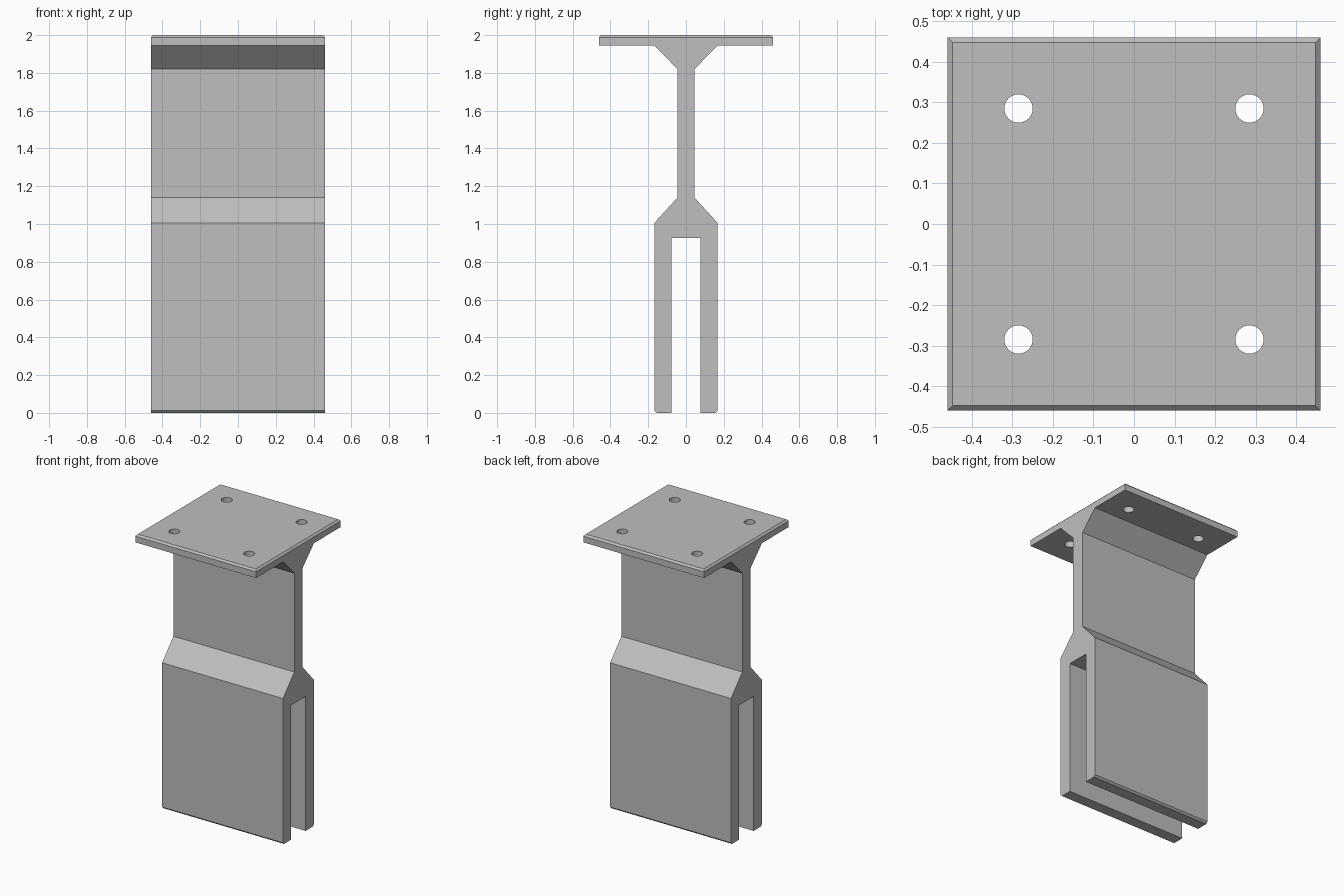
import bpy
import bmesh

cube = bpy.data.objects.get("Cube")
if cube:
    bpy.data.objects.remove(cube, do_unlink=True)

HALF = 0.46          # half width of the bracket and its plate
PLATE_BOTTOM = 1.945
CHAMFER = 0.012

grey = bpy.data.materials.new("grey_metal")
grey.use_nodes = True
COLOUR = (0.52, 0.52, 0.52, 1)
grey.diffuse_color = COLOUR
grey.node_tree.nodes["Principled BSDF"].inputs["Base Color"].default_value = COLOUR


def add_object(name, bm):
    bmesh.ops.recalc_face_normals(bm, faces=bm.faces)
    mesh = bpy.data.meshes.new(name)
    bm.to_mesh(mesh)
    bm.free()
    mesh.materials.append(grey)
    obj = bpy.data.objects.new(name, mesh)
    bpy.context.collection.objects.link(obj)
    return obj


# Forked body: half profile (y, z), mirrored and extruded across the width
half = [(0.078, 0.925), (0.078, 0), (0.168 - CHAMFER, 0), (0.168, CHAMFER),
        (0.168, 1.005), (0.045, 1.14), (0.045, 1.82), (0.168, PLATE_BOTTOM)]
profile = half + [(-y, z) for y, z in reversed(half)]
bm = bmesh.new()
face = bm.faces.new([bm.verts.new((-HALF, y, z)) for y, z in profile])
side = bmesh.ops.extrude_face_region(bm, geom=[face])["geom"]
bmesh.ops.translate(bm, vec=(2 * HALF, 0, 0),
                    verts=[g for g in side if isinstance(g, bmesh.types.BMVert)])
add_object("forked_body", bm)

# Mounting plate with a chamfered top rim
bm = bmesh.new()
bmesh.ops.create_cube(bm, size=1)
thickness = 2 - PLATE_BOTTOM
bmesh.ops.scale(bm, vec=(2 * HALF, 2 * HALF, thickness), verts=bm.verts)
bmesh.ops.translate(bm, vec=(0, 0, 2 - thickness / 2), verts=bm.verts)
rim = [e for e in bm.edges if all(v.co.z > 1.99 for v in e.verts)]
bmesh.ops.bevel(bm, geom=rim, offset=CHAMFER, segments=1, affect='EDGES')
plate = add_object("mounting_plate", bm)

# Four bolt holes drilled through the plate
bm = bmesh.new()
for x in (-0.285, 0.285):
    for y in (-0.285, 0.285):
        drill = bmesh.ops.create_cone(bm, cap_ends=True, segments=32,
                                      radius1=0.035, radius2=0.035, depth=0.3)
        bmesh.ops.translate(bm, vec=(x, y, 1.97), verts=drill["verts"])
cutter = add_object("hole_cutter", bm)
cutter.hide_render = True

holes = plate.modifiers.new("bolt_holes", 'BOOLEAN')
holes.operation = 'DIFFERENCE'
holes.solver = 'EXACT'
holes.object = cutter
bpy.context.view_layer.objects.active = plate
plate.select_set(True)
bpy.ops.object.modifier_apply(modifier=holes.name)
bpy.data.objects.remove(cutter, do_unlink=True)
bpy.ops.object.shade_smooth_by_angle()
